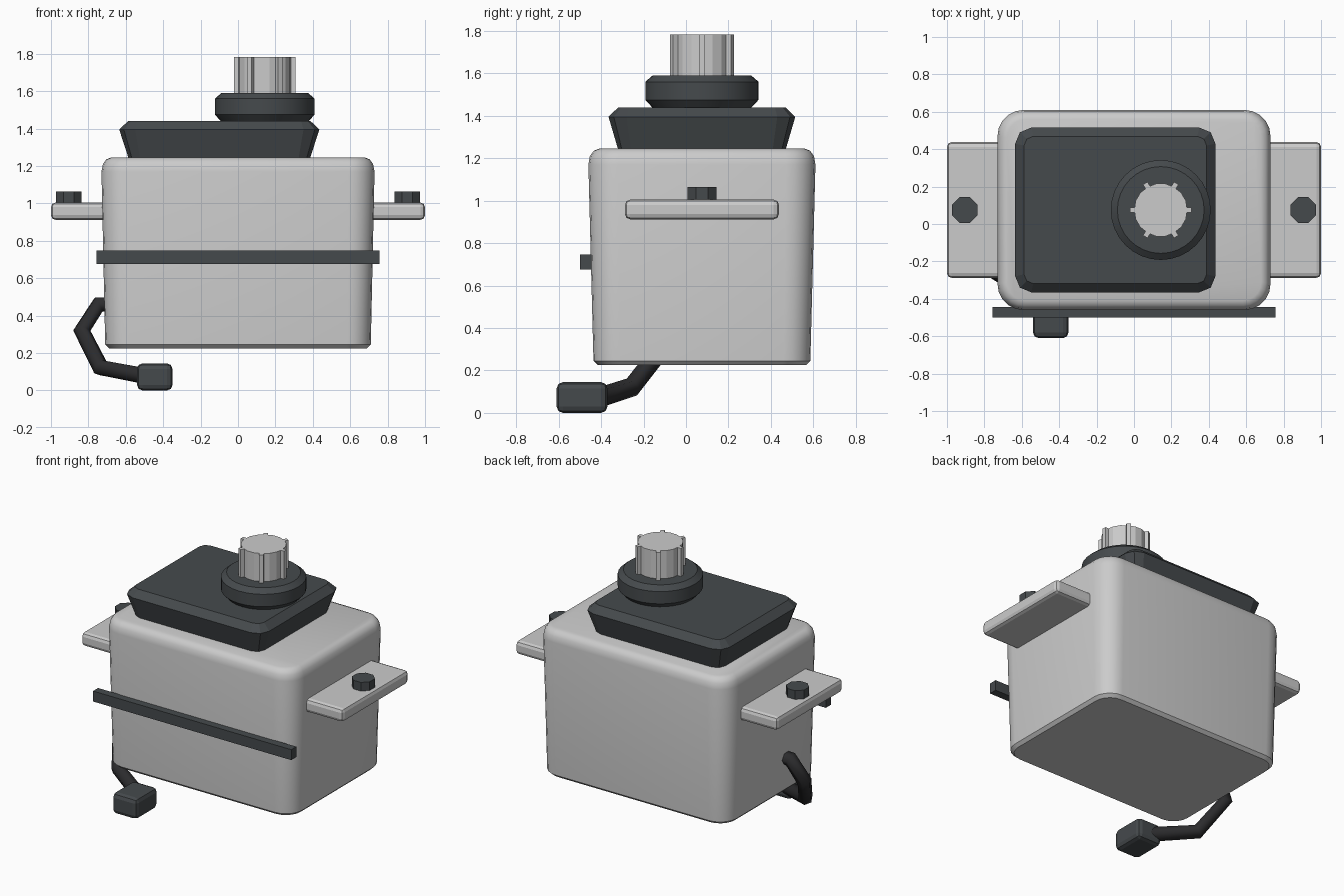
import bpy, bmesh
from math import cos, sin, pi, radians

if "Cube" in bpy.data.objects:
    bpy.data.objects.remove(bpy.data.objects["Cube"])

CY = 0.075          # centre line of the housing in y
GX = 0.143          # output shaft x


def material(name, rgb):
    m = bpy.data.materials.new(name)
    m.diffuse_color = (*rgb, 1)
    m.use_nodes = True
    m.node_tree.nodes["Principled BSDF"].inputs["Base Color"].default_value = m.diffuse_color
    return m


DARK = material("dark_plastic", (0.06, 0.068, 0.073))
BLACK = material("black_rubber", (0.025, 0.025, 0.027))


def loft(name, rings, mat=None, smooth=None):
    """Skin a list of equal-length point loops and cap both ends."""
    bm = bmesh.new()
    loops = [[bm.verts.new(p) for p in ring] for ring in rings]
    n = len(loops[0])
    for a, b in zip(loops, loops[1:]):
        for i in range(n):
            j = (i + 1) % n
            bm.faces.new((a[i], a[j], b[j], b[i]))
    bm.faces.new(loops[0][::-1])
    bm.faces.new(loops[-1])
    bmesh.ops.recalc_face_normals(bm, faces=bm.faces)
    me = bpy.data.meshes.new(name)
    bm.to_mesh(me)
    bm.free()
    ob = bpy.data.objects.new(name, me)
    bpy.context.collection.objects.link(ob)
    if mat:
        me.materials.append(mat)
    if smooth:
        bpy.ops.object.select_all(action='DESELECT')
        ob.select_set(True)
        bpy.context.view_layer.objects.active = ob
        bpy.ops.object.shade_smooth_by_angle(angle=radians(smooth))
    return ob


def rounded_rect(cx, cy, hx, hy, r, z, seg):
    pts = []
    for q, (sx, sy) in enumerate([(1, 1), (-1, 1), (-1, -1), (1, -1)]):
        for k in range(seg + 1):
            a = (q + k / seg) * pi / 2
            pts.append((cx + sx * (hx - r) + r * cos(a),
                        cy + sy * (hy - r) + r * sin(a), z))
    return pts


def circle(cx, cy, r, z, n, off=0):
    return [(cx + r * cos(2 * pi * (i + off) / n),
             cy + r * sin(2 * pi * (i + off) / n), z) for i in range(n)]


def box(name, x, y, z, bevel=0, mat=None):
    """Box from (min, max) ranges with chamfered edges."""
    ring = lambda h: [(x[0], y[0], h), (x[1], y[0], h), (x[1], y[1], h), (x[0], y[1], h)]
    ob = loft(name, [ring(z[0]), ring(z[1])], mat)
    if bevel:
        m = ob.modifiers.new("chamfer", 'BEVEL')
        m.width, m.segments = bevel, 2
    return ob


# Tapered housing with rounded corners and top edge
body = [(0.69, 0.49, 0.11, 0.225), (0.71, 0.511, 0.125, 0.245),
        (0.73, 0.535, 0.14, 1.17), (0.722, 0.528, 0.135, 1.21),
        (0.705, 0.51, 0.12, 1.235), (0.68, 0.485, 0.1, 1.245)]
loft("housing", [rounded_rect(0, CY, hx, hy, r, z, 5) for hx, hy, r, z in body], smooth=35)

# Flared top cap
cap = [(0.483, 0.393, 0.06, 1.235), (0.535, 0.44, 0.085, 1.395), (0.488, 0.394, 0.05, 1.44)]
loft("top_cap", [rounded_rect(-0.1, CY, hx, hy, r, z, 2) for hx, hy, r, z in cap], DARK)

# Collar around the shaft
loft("shaft_collar", [circle(GX, CY, r, z, 32) for r, z in
                      [(0.23, 1.435), (0.267, 1.475), (0.267, 1.56), (0.232, 1.59)]], DARK, 30)

# Splined output shaft: round core with six teeth
spline = []
for t in range(6):
    a = t * pi / 3
    for r, d in [(0.14, -0.1), (0.166, -0.085), (0.166, 0.085), (0.14, 0.1),
                 (0.143, 0.35), (0.143, 0.7)]:
        spline.append((GX + r * cos(a + d), CY + r * sin(a + d)))
loft("output_shaft", [[(x, y, z) for x, y in spline] for z in (1.57, 1.783)])

# Mounting ears and their screws, both sides
for side, s in (("left", -1), ("right", 1)):
    box(side + "_mounting_ear", sorted((s * 0.66, s)), (CY - 0.363, CY + 0.363), (0.912, 1.005), 0.025)
    loft(side + "_screw", [circle(s * 0.905, CY, 0.074, z, 8, 0.5) for z in (0.98, 1.065)], DARK)

# Seam strip across the front
box("seam_strip", (-0.757, 0.757), (-0.5, -0.445), (0.675, 0.747), 0, DARK)

# Cable leaving the left side and ending in a plug
cu = bpy.data.curves.new("cable", 'CURVE')
cu.dimensions = '3D'
cu.bevel_depth, cu.bevel_resolution, cu.use_fill_caps = 0.047, 1, True
path = [(-0.64, -0.07, 0.46), (-0.745, -0.075, 0.46), (-0.835, -0.1, 0.32),
        (-0.735, -0.255, 0.122), (-0.47, -0.41, 0.072)]
sp = cu.splines.new('POLY')
sp.points.add(len(path) - 1)
for p, c in zip(sp.points, path):
    p.co = (*c, 1)
cu.materials.append(BLACK)
bpy.context.collection.objects.link(bpy.data.objects.new("cable", cu))
box("cable_plug", (-0.54, -0.35), (-0.61, -0.37), (0, 0.145), 0.03, DARK)
